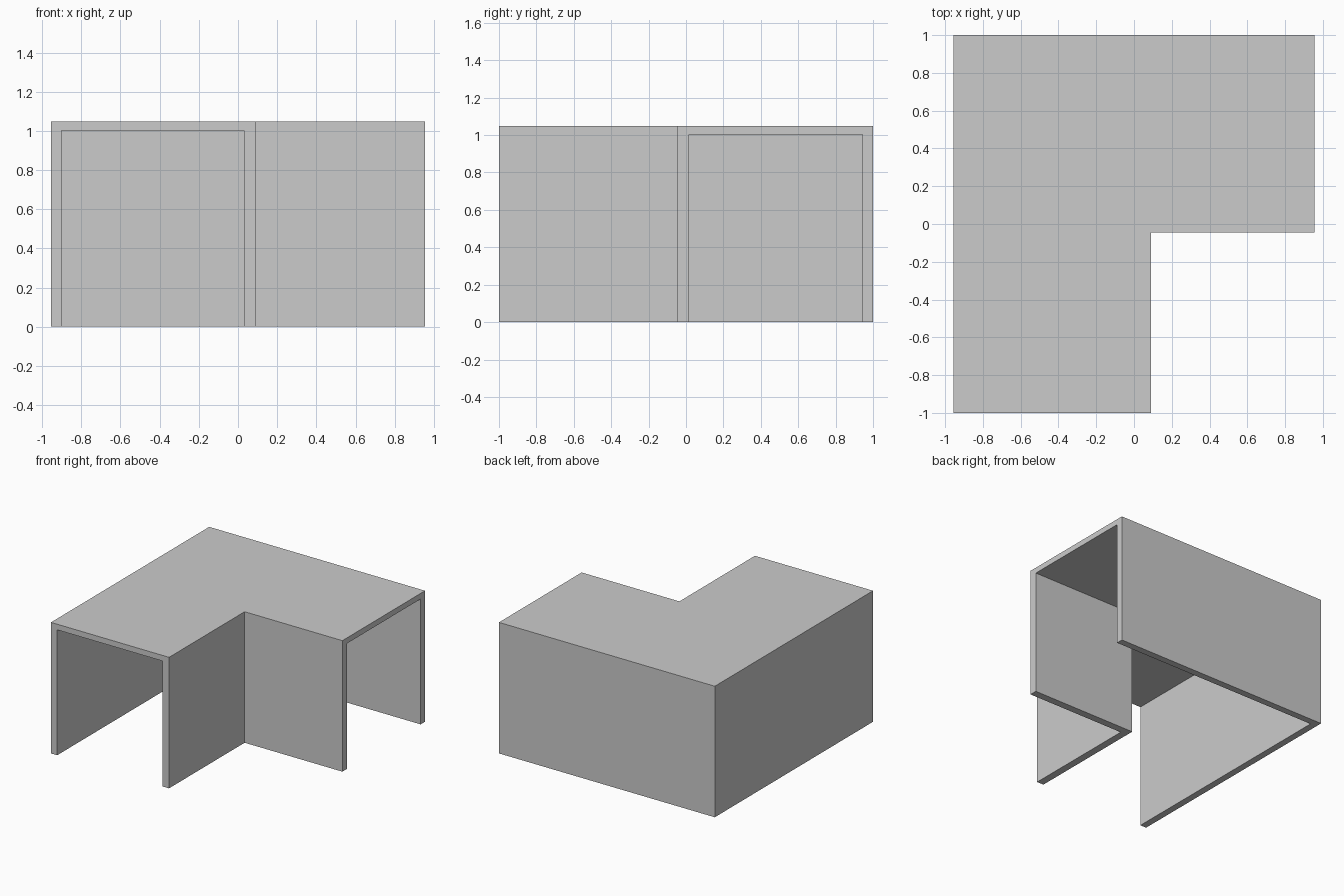
import bpy, bmesh

if "Cube" in bpy.data.objects:
    bpy.data.objects.remove(bpy.data.objects["Cube"])

# Cross-section of the passage: (distance in from the outer wall, height)
section = [(0, 0), (0, 1.048), (1.045, 1.048), (1.045, 0),
           (0.985, 0), (0.985, 1.003), (0.055, 1.003), (0.055, 0)]
X, Y = 0.955, 1.0

# Three stations: front opening, mitred corner, right opening
stations = [
    lambda t, z: (-X + t, -Y, z),
    lambda t, z: (-X + t, Y - t, z),
    lambda t, z: (X, Y - t, z),
]

bm = bmesh.new()
rings = [[bm.verts.new(f(t, z)) for t, z in section] for f in stations]
n = len(section)

# Walls, roof and wall undersides
for a, b in zip(rings, rings[1:]):
    for i in range(n):
        j = (i + 1) % n
        bm.faces.new((a[i], a[j], b[j], b[i]))

# Rims of the two openings: left leg, roof edge, right leg
for r in (rings[0], rings[-1]):
    for q in ((0, 1, 6, 7), (1, 2, 5, 6), (2, 3, 4, 5)):
        bm.faces.new([r[k] for k in q])

bmesh.ops.recalc_face_normals(bm, faces=bm.faces)
mesh = bpy.data.meshes.new("corner_passage")
bm.to_mesh(mesh)
bm.free()
bpy.context.collection.objects.link(bpy.data.objects.new("corner_passage", mesh))
